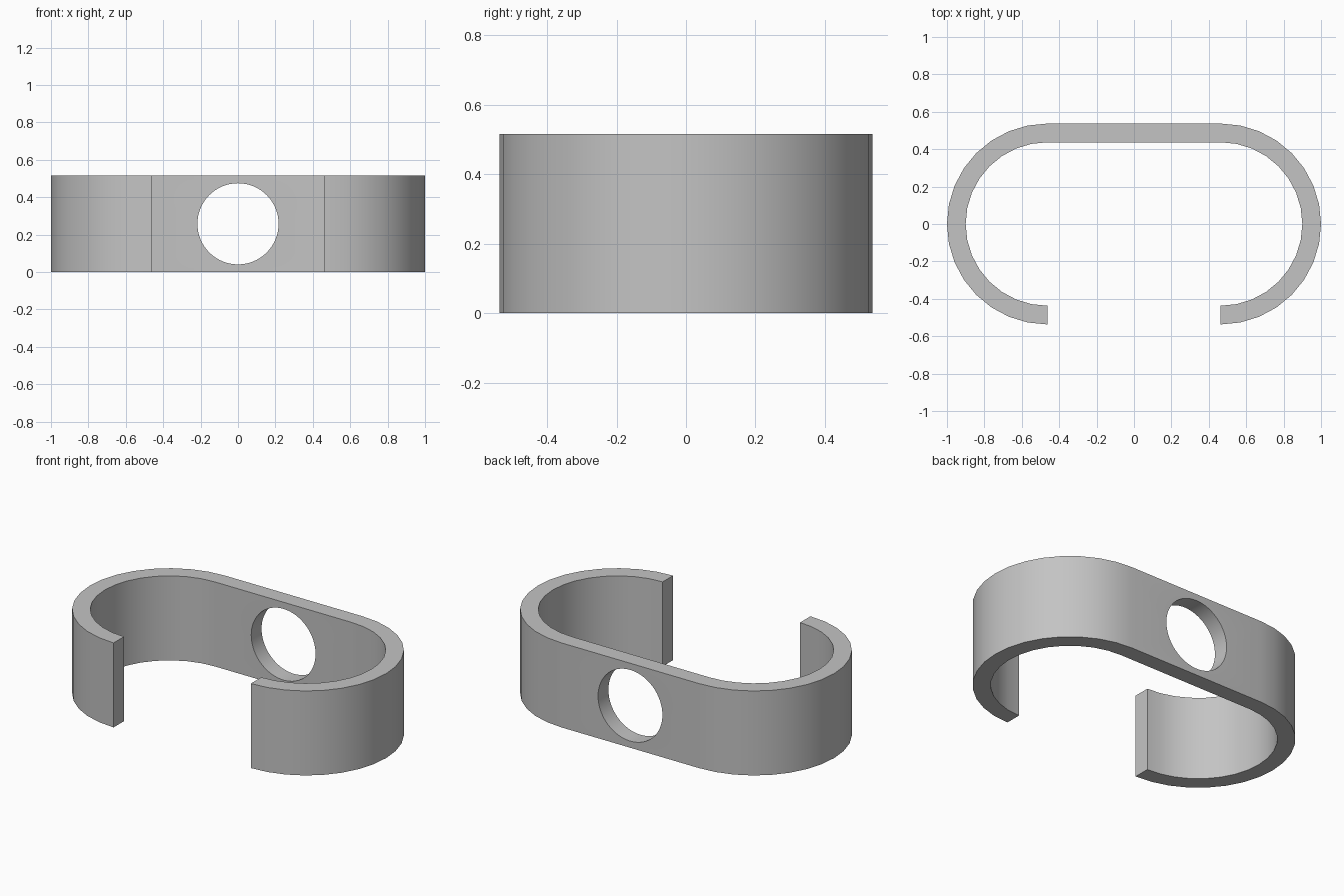
import bpy
import bmesh
from math import pi, cos, sin, radians

HEIGHT = 0.515
CENTRE_X = 0.463      # centres of the two end arcs
OUTER, INNER = 0.537, 0.437
STEPS = 16            # segments per half circle
HOLE_RADIUS = 0.217

cube = bpy.data.objects.get("Cube")
if cube:
    bpy.data.objects.remove(cube, do_unlink=True)

grey = bpy.data.materials.new("plain_grey")
grey.use_nodes = True
colour = (0.55, 0.55, 0.55, 1)
grey.diffuse_color = colour
grey.node_tree.nodes["Principled BSDF"].inputs["Base Color"].default_value = colour


def open_loop(radius):
    """Path from the right front end, around the back, to the left front end."""
    right = [(-CENTRE_X - radius * sin(a), -radius * cos(a))
             for a in (pi * i / STEPS for i in range(STEPS + 1))]
    return right + [(-x, y) for x, y in reversed(right)]


# Clip band: a strip of quads extruded upwards
bm = bmesh.new()
outer = [bm.verts.new((x, y, 0)) for x, y in open_loop(OUTER)]
inner = [bm.verts.new((x, y, 0)) for x, y in open_loop(INNER)]
strip = [bm.faces.new((outer[i], outer[i + 1], inner[i + 1], inner[i]))
         for i in range(len(outer) - 1)]
raised = bmesh.ops.extrude_face_region(bm, geom=strip, use_keep_orig=True)["geom"]
bmesh.ops.translate(bm, vec=(0, 0, HEIGHT),
                    verts=[v for v in raised if isinstance(v, bmesh.types.BMVert)])
bmesh.ops.recalc_face_normals(bm, faces=bm.faces)
mesh = bpy.data.meshes.new("clip_band")
bm.to_mesh(mesh)
bm.free()
mesh.materials.append(grey)
band = bpy.data.objects.new("clip_band", mesh)
bpy.context.collection.objects.link(band)

# Round hole through the flat back wall
bpy.ops.mesh.primitive_cylinder_add(
    vertices=64, radius=HOLE_RADIUS, depth=0.4,
    location=(0, (OUTER + INNER) / 2, HEIGHT / 2), rotation=(pi / 2, 0, 0))
cutter = bpy.context.object
cutter.name = "hole_cutter"
cutter.hide_render = True
cutter.data.materials.append(grey)

bpy.ops.object.select_all(action="DESELECT")
band.select_set(True)
bpy.context.view_layer.objects.active = band
hole = band.modifiers.new("back_hole", "BOOLEAN")
hole.operation = "DIFFERENCE"
hole.solver = "EXACT"
hole.object = cutter
bpy.ops.object.modifier_apply(modifier=hole.name)
bpy.data.objects.remove(cutter, do_unlink=True)

# Smooth curves, crisp rims
bpy.ops.object.shade_smooth_by_angle(angle=radians(30))
